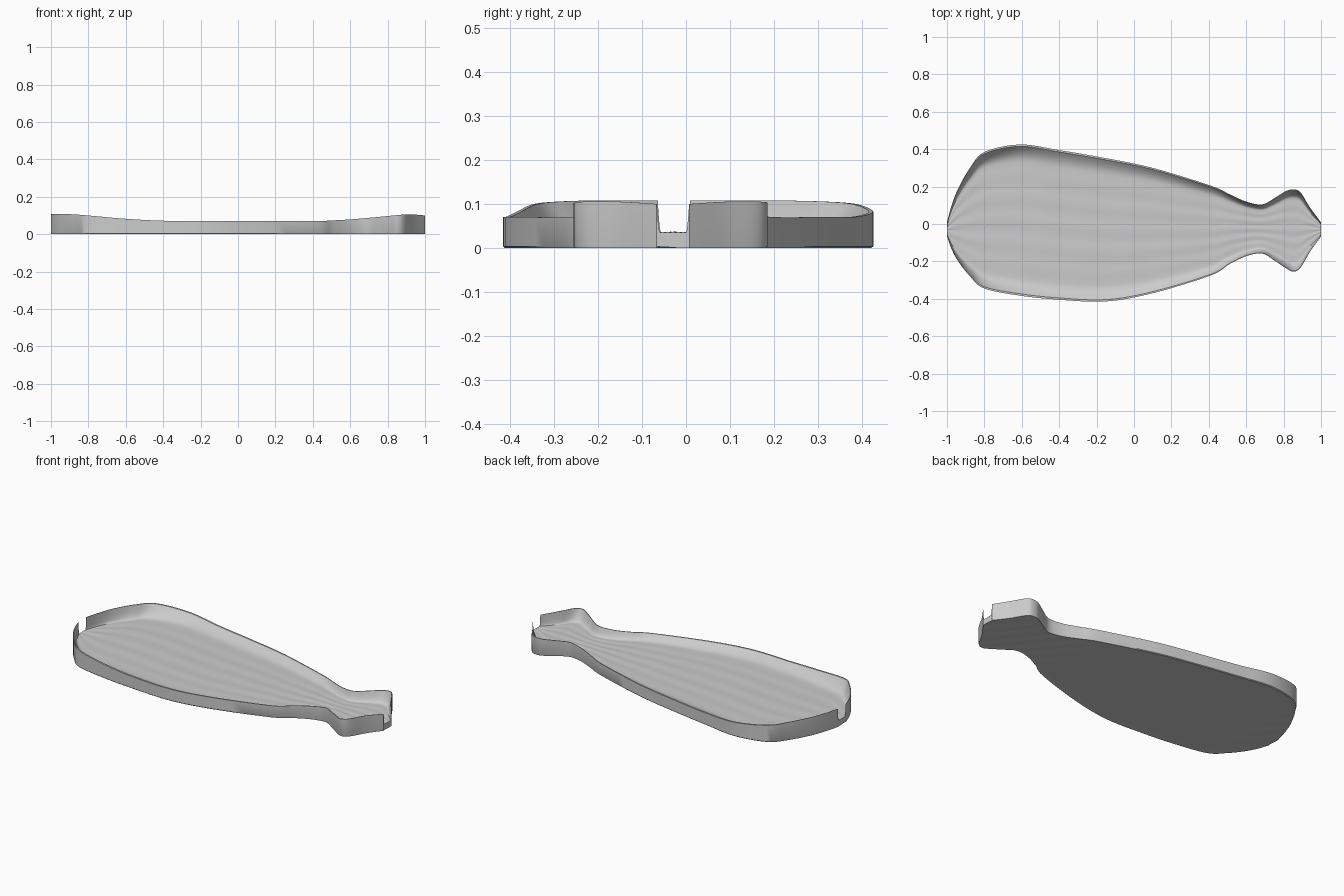
import bpy
import bmesh
import math
from mathutils import Vector

STEPS = 6          # loft sections between two stations
FLOOR_CELLS = 28   # divisions across the floor
FILLET_CELLS = 6   # divisions of the curved inner wall
FLOOR = 0.035

# Stations along the tray: x, back edge y, front edge y, rim height
STATIONS = [
    (-1, .01, -.065, .108), (-.975, .1, -.135, .108), (-.94, .19, -.2, .108),
    (-.877, .3, -.28, .106), (-.8, .385, -.345, .1), (-.61, .425, -.383, .083),
    (-.4, .395, -.405, .072), (-.15, .352, -.414, .07), (.1, .3, -.37, .07),
    (.41, .205, -.275, .07), (.51, .16, -.215, .074), (.6, .12, -.172, .079),
    (.685, .105, -.158, .086), (.75, .138, -.195, .092), (.81, .175, -.235, .098),
    (.85, .185, -.255, .102), (.89, .17, -.235, .105), (.94, .09, -.15, .105),
    (1, .008, -.067, .1),
]


def remove_default_cube():
    cube = bpy.data.objects.get("Cube")
    if cube:
        bpy.data.objects.remove(cube, do_unlink=True)


def make_material(name, value):
    mat = bpy.data.materials.new(name)
    mat.use_nodes = True
    colour = (value, value, value, 1)
    mat.diffuse_color = colour
    mat.node_tree.nodes["Principled BSDF"].inputs["Base Color"].default_value = colour
    return mat


def smooth_stations():
    """Interpolate the stations with a Catmull-Rom spline."""
    pts = [Vector(s) for s in STATIONS]
    pts = [2 * pts[0] - pts[1]] + pts + [2 * pts[-1] - pts[-2]]
    result = []
    for a, b, c, d in zip(pts, pts[1:], pts[2:], pts[3:]):
        for i in range(STEPS):
            t = i / STEPS
            result.append(b + (c - a) * t / 2
                          + (2 * a - 5 * b + 4 * c - d) * t ** 2 / 2
                          + (3 * b - a - 3 * c + d) * t ** 3 / 2)
    result.append(pts[-2])
    return result


def section(x, back, front, rim):
    """Closed cross-section: outer wall, lip, fillet, quilted floor, underside."""
    mid, half = (back + front) / 2, (back - front) / 2
    fillet, lip = .23 * half, .025 * half
    wall = [(half, .004), (half, rim)]
    for i in range(FILLET_CELLS + 1):
        t = i / FILLET_CELLS
        wall.append((half - lip - (fillet - lip) * t, FLOOR + (rim - FLOOR) * (1 - t) ** 2))
    inner = half - fillet
    floor = []
    for i in range(1, FLOOR_CELLS):
        u = 1 - 2 * i / FLOOR_CELLS
        # pleats follow the length, shallow dents cross it
        quilt = .0012 * math.cos(5 * math.pi * u) + .0008 * math.cos(25 * x)
        floor.append((inner * u, FLOOR + quilt * (1 - u ** 4)))
    under = []
    for i in range(1, FLOOR_CELLS):
        y = half * (2 * i / FLOOR_CELLS - 1)
        under.append((y, .0015 + .0015 * math.sin(60 * x + 50 * y)))
    ring = wall + floor + [(-y, z) for y, z in reversed(wall)]
    ring += [(-half * .99, 0)] + under + [(half * .99, 0)]
    return [Vector((x, mid + y, z)) for y, z in ring]


def build_tray(material):
    bm = bmesh.new()
    rings = [[bm.verts.new(p) for p in section(*s)] for s in smooth_stations()]
    for a, b in zip(rings, rings[1:]):
        for i in range(len(a)):
            j = (i + 1) % len(a)
            bm.faces.new((a[i], a[j], b[j], b[i]))
    # close the two open notches
    for ring in (rings[0], rings[-1]):
        cap = bm.faces.new(ring)
        bmesh.ops.triangulate(bm, faces=[cap])
    bmesh.ops.recalc_face_normals(bm, faces=bm.faces)
    mesh = bpy.data.meshes.new("leaf_tray")
    bm.to_mesh(mesh)
    bm.free()
    tray = bpy.data.objects.new("leaf_tray", mesh)
    bpy.context.collection.objects.link(tray)
    mesh.materials.append(material)
    bpy.context.view_layer.objects.active = tray
    tray.select_set(True)
    bpy.ops.object.shade_smooth_by_angle(angle=math.radians(35))


remove_default_cube()
build_tray(make_material("plain grey", .6))
